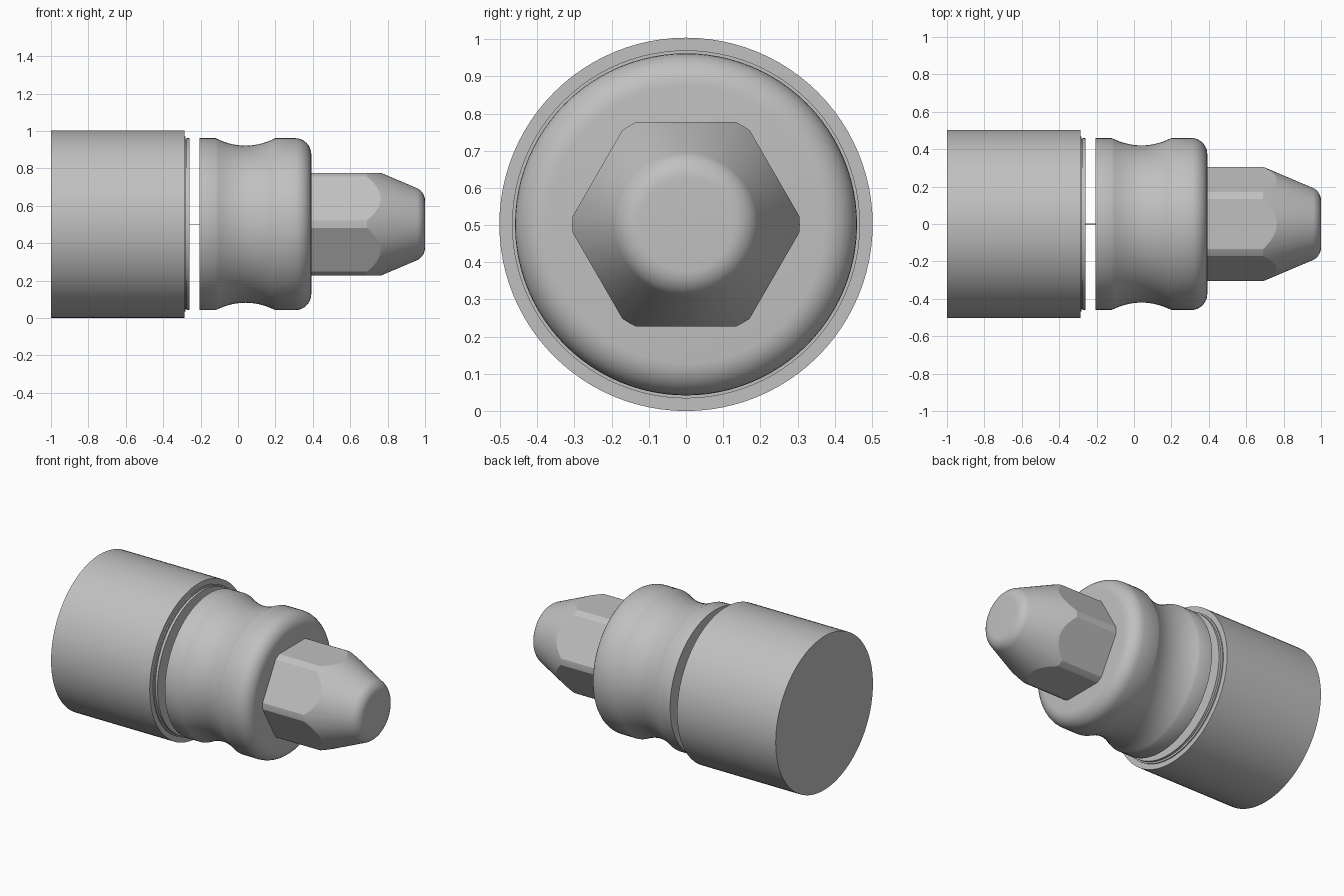
import bpy, bmesh, math
from mathutils import Vector

cube = bpy.data.objects.get("Cube")
if cube:
    bpy.data.objects.remove(cube, do_unlink=True)

AXIS_Z = 0.502
grey = bpy.data.materials.new("satin_grey")
grey.use_nodes = True
GREY = (0.53, 0.53, 0.53, 1)
grey.diffuse_color = GREY
grey.node_tree.nodes["Principled BSDF"].inputs["Base Color"].default_value = GREY


def lathe(profile, steps=96):
    """Spin (x, radius) points around the x axis."""
    bm = bmesh.new()
    verts = [bm.verts.new((x, 0, r)) for x, r in profile]
    edges = [bm.edges.new(pair) for pair in zip(verts, verts[1:])]
    bmesh.ops.spin(bm, geom=verts + edges, cent=(0, 0, 0), axis=(1, 0, 0),
                   angle=math.tau, steps=steps)
    bmesh.ops.remove_doubles(bm, verts=bm.verts, dist=0.0001)
    return bm


def finish(bm, name, smooth_angle):
    bmesh.ops.recalc_face_normals(bm, faces=bm.faces)
    mesh = bpy.data.meshes.new(name)
    bm.to_mesh(mesh)
    bm.free()
    mesh.materials.append(grey)
    obj = bpy.data.objects.new(name, mesh)
    obj.location.z = AXIS_Z
    bpy.context.collection.objects.link(obj)
    bpy.ops.object.select_all(action='DESELECT')
    obj.select_set(True)
    bpy.context.view_layer.objects.active = obj
    bpy.ops.object.shade_smooth_by_angle(angle=math.radians(smooth_angle))
    return obj


def arc(cx, cr, radius, start, end, n=8):
    """Points on a circular arc in the profile plane, angles in degrees."""
    angles = [math.radians(start + (end - start) * i / n) for i in range(n + 1)]
    return [(cx + radius * math.cos(a), cr + radius * math.sin(a)) for a in angles]


# Large cylinder with a stepped, grooved rim at its inner end
finish(lathe([(-1, 0), (-1, 0.502), (-0.287, 0.502), (-0.287, 0.468), (-0.28, 0.468),
              (-0.28, 0.454), (-0.275, 0.454), (-0.275, 0.46), (-0.26, 0.46), (-0.26, 0)]),
       "rear_cylinder", 35)

# Fine pin across the open gap
finish(lathe([(-0.27, 0), (-0.27, 0.002), (-0.2, 0.002), (-0.2, 0)], 12), "centre_pin", 35)

# Waisted collar with a rounded shoulder
waist = [(0.04 + 0.16 * t / 10, 0.42 + 0.04 * (t / 10) ** 2) for t in range(-10, 11)]
finish(lathe([(-0.207, 0), (-0.207, 0.46)] + waist
             + arc(0.305, 0.373, 0.087, 90, 0) + [(0.392, 0)]),
       "waisted_collar", 35)

# Tapered round nose, cut to a hexagon by six planes
bm = lathe([(0.38, 0), (0.38, 0.306), (0.69, 0.306)]
           + arc(0.925, 0.125, 0.075, 64, 0) + [(1, 0)])
for k in range(6):
    a = math.radians(30 + 60 * k)
    normal = Vector((0, math.cos(a), math.sin(a)))
    cut = bmesh.ops.bisect_plane(bm, geom=bm.verts[:] + bm.edges[:] + bm.faces[:],
                                 plane_co=normal * 0.275, plane_no=normal, clear_outer=True)
    rim = [e for e in cut["geom_cut"] if isinstance(e, bmesh.types.BMEdge)]
    bmesh.ops.holes_fill(bm, edges=rim, sides=0)
finish(bm, "hex_nose", 20)
